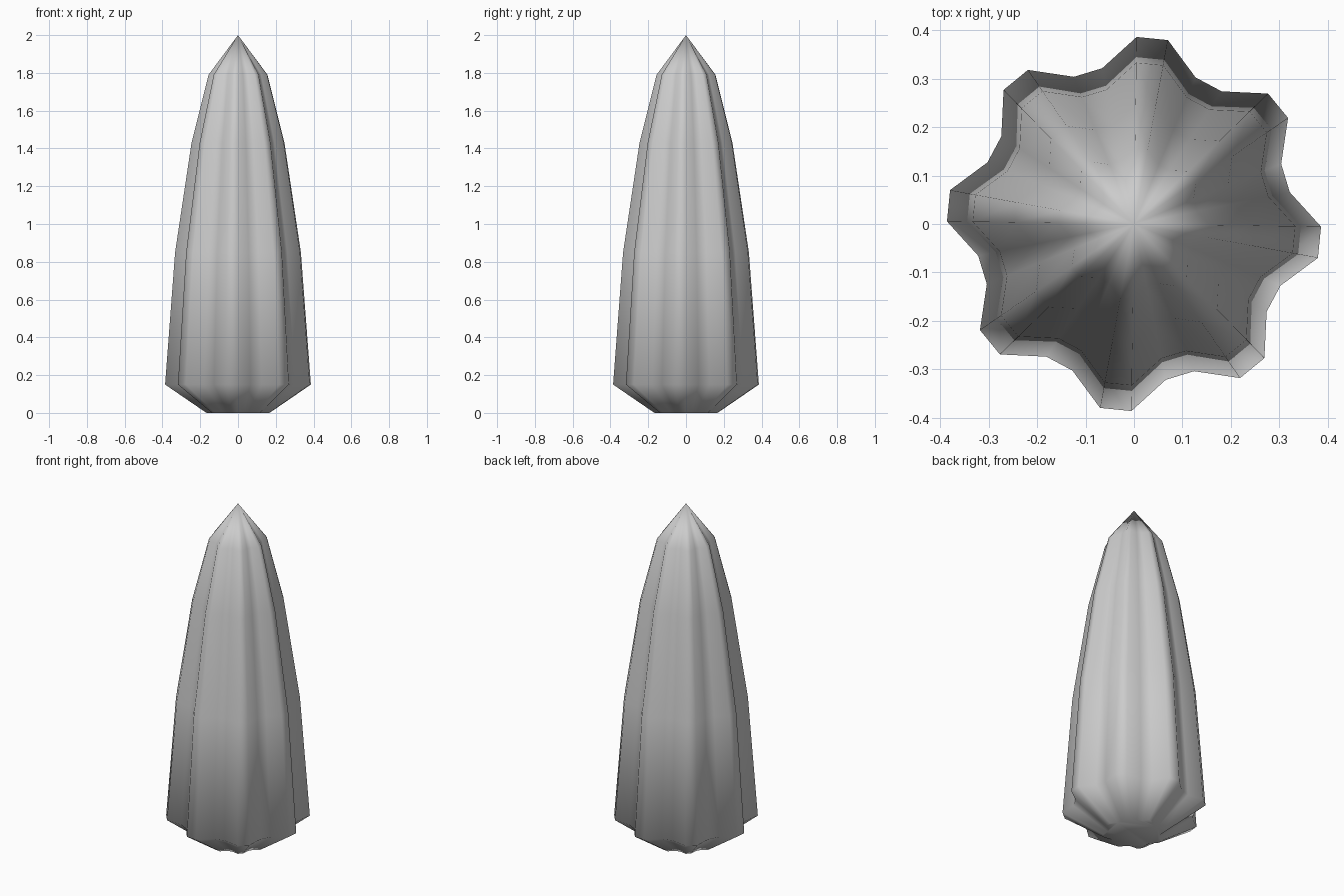
import bpy, bmesh, math

if "Cube" in bpy.data.objects:
    bpy.data.objects.remove(bpy.data.objects["Cube"])

# Ribbed body: eight ribs, each with a two-point crest and a two-point valley
RIBS = 8
RIB = [(89.2, 1.0), (79.55, 1.0), (67.2, 0.85), (56.55, 0.85)]  # angle, relative radius
RINGS = [(0.0, 0.167), (0.15, 0.386), (0.85, 0.333), (1.43, 0.246), (1.79, 0.156)]  # z, crest radius

bm = bmesh.new()
rings = []
for z, radius in RINGS:
    ring = []
    for i in range(RIBS):
        for angle, k in RIB:
            a = math.radians(angle - i * 360 / RIBS)
            ring.append(bm.verts.new((radius * k * math.cos(a), radius * k * math.sin(a), z)))
    rings.append(ring)

# Walls
n = RIBS * len(RIB)
for low, high in zip(rings, rings[1:]):
    for i in range(n):
        j = (i + 1) % n
        bm.faces.new((low[i], low[j], high[j], high[i]))

# Pointed tip and closed base
tip = bm.verts.new((0, 0, 2.0))
for i in range(n):
    bm.faces.new((rings[-1][i], rings[-1][(i + 1) % n], tip))
bm.faces.new(rings[0])

bmesh.ops.recalc_face_normals(bm, faces=bm.faces)
for f in bm.faces:
    f.smooth = True
mesh = bpy.data.meshes.new("ribbed_body")
bm.to_mesh(mesh)
bm.free()
body = bpy.data.objects.new("ribbed_body", mesh)
bpy.context.collection.objects.link(body)
